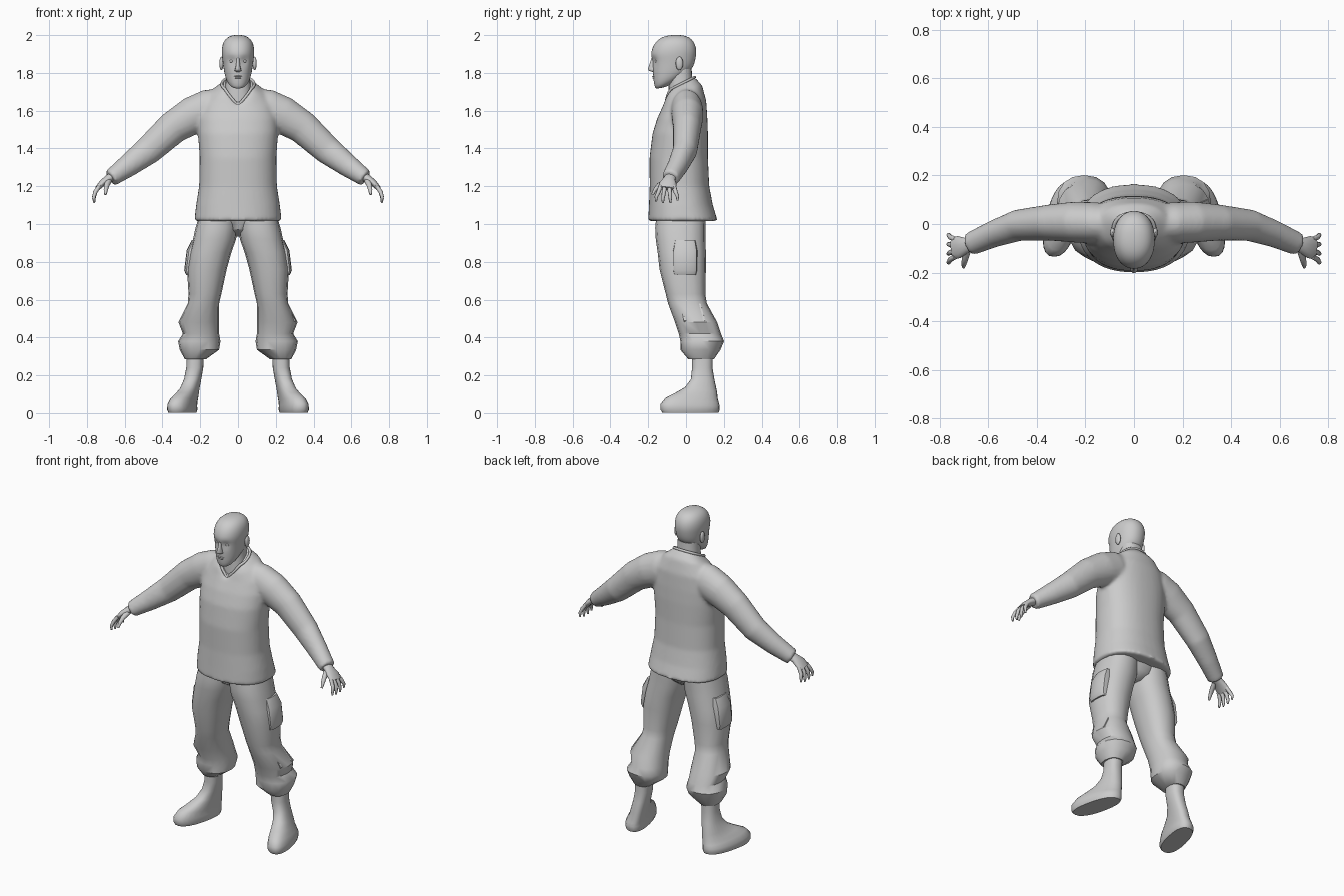
import bpy, bmesh, math
from mathutils import Vector

grey = bpy.data.materials.new("plain_grey")
grey.diffuse_color = (0.6, 0.6, 0.6, 1)


def flat_ring(x0, x1, y0, y1, z, slope=0, skew=0, dip=0, n=24, p=2.3):
    """Rounded horizontal outline; slope tilts it, dip cuts a V at the front."""
    cx, cy, out = (x0 + x1) / 2, (y0 + y1) / 2, []
    for i in range(n):
        a = math.tau * i / n
        c, s = math.cos(a), math.sin(a)
        dx = math.copysign(abs(c) ** (2 / p), c) * (x1 - x0) / 2
        dy = math.copysign(abs(s) ** (2 / p), s) * (y1 - y0) / 2
        v = dip * max(0, 1 - abs(cx + dx) / 0.07) if dy < 0 else 0
        out.append(Vector((cx + dx - skew * dy, cy + dy, z + slope * dy - v)))
    return out


def limb_rings(path, n=14):
    """Rings square to a path of (x, y, z, side radius, up radius)."""
    pts, out = [Vector(p[:3]) for p in path], []
    for i, p in enumerate(path):
        d = (pts[min(i + 1, len(pts) - 1)] - pts[max(i - 1, 0)]).normalized()
        side = (Vector((0, 1, 0)) - d * d.y).normalized()
        up = d.cross(side)
        out.append([pts[i] + side * p[3] * math.cos(math.tau * k / n)
                    + up * p[4] * math.sin(math.tau * k / n) for k in range(n)])
    return out


def loft(bm, rings):
    rows = [[bm.verts.new(p) for p in r] for r in rings]
    n = len(rows[0])
    for a, b in zip(rows, rows[1:]):
        for i in range(n):
            bm.faces.new((a[i], a[(i + 1) % n], b[(i + 1) % n], b[i]))
    bm.faces.new(rows[0][::-1])
    bm.faces.new(rows[-1])


def part(name, lofts, mirror=False, angle=40, subdivide=0, remesh=0):
    bm = bmesh.new()
    for rings in lofts:
        loft(bm, rings)
    bmesh.ops.recalc_face_normals(bm, faces=bm.faces)
    me = bpy.data.meshes.new(name)
    bm.to_mesh(me)
    bm.free()
    me.shade_smooth()
    me.set_sharp_from_angle(angle=math.radians(angle))
    me.materials.append(grey)
    ob = bpy.data.objects.new(name, me)
    bpy.context.collection.objects.link(ob)
    if mirror:
        ob.modifiers.new("mirror", 'MIRROR').use_mirror_merge = False
    if subdivide:
        ob.modifiers.new("round", 'SUBSURF').levels = subdivide
    if remesh:
        m = ob.modifiers.new("weld", 'REMESH')
        m.mode, m.voxel_size, m.use_smooth_shade = 'VOXEL', remesh, True
        s = ob.modifiers.new("soften", 'SMOOTH')
        s.factor, s.iterations = 0.5, 6
    return ob


def ball(x, y, z, rx, ry, rz):
    """Rings of an ellipsoid."""
    return [flat_ring(x - rx * c, x + rx * c, y - ry * c, y + ry * c, z + rz * s, n=12, p=2)
            for s, c in ((math.sin(t), max(math.cos(t), 0.08))
                         for t in (math.pi * (k / 8 - 0.5) for k in range(9)))]


# Sweater: body and both sleeves welded into one skin
body = [flat_ring(-w, w, a, b, z, sl, 0, dip, n=40) for w, a, b, z, sl, dip in (
    (0.232, -0.2, 0.168, 1.015, 0, 0), (0.222, -0.196, 0.142, 1.1, 0, 0),
    (0.206, -0.192, 0.123, 1.2, 0, 0), (0.203, -0.193, 0.116, 1.35, 0, 0),
    (0.212, -0.177, 0.116, 1.48, 0, 0), (0.21, -0.152, 0.113, 1.56, 0, 0),
    (0.19, -0.124, 0.107, 1.64, 0.1, 0.01), (0.14, -0.112, 0.085, 1.705, 0.3, 0.045),
    (0.085, -0.105, 0.045, 1.74, 0.5, 0.075))]
sleeve = limb_rings([
    (0.08, 0.0, 1.615, 0.075, 0.105), (0.16, 0.005, 1.605, 0.085, 0.107),
    (0.24, 0.008, 1.575, 0.085, 0.1), (0.345, 0.006, 1.51, 0.075, 0.088),
    (0.475, -0.005, 1.39, 0.065, 0.076), (0.58, -0.042, 1.31, 0.055, 0.061),
    (0.675, -0.083, 1.242, 0.048, 0.046)], 20)
other = [[Vector((-p.x, p.y, p.z)) for p in r] for r in sleeve]
part("sweater", [body, sleeve, other], remesh=0.011)

# Collar trim following the V neckline
cu = bpy.data.curves.new("collar_trim", 'CURVE')
cu.dimensions, cu.bevel_depth, cu.bevel_resolution = '3D', 0.008, 1
sp = cu.splines.new('POLY')
sp.points.add(len(body[-1]) - 1)
for q, p in zip(sp.points, body[-1]):
    q.co = (p.x, p.y, p.z, 1)
sp.use_cyclic_u = True
cu.materials.append(grey)
bpy.context.collection.objects.link(bpy.data.objects.new("collar_trim", cu))

# Neck
part("neck", [[flat_ring(-w, w, a, b, z) for w, a, b, z in (
    (0.08, -0.095, 0.05, 1.59), (0.072, -0.094, 0.04, 1.69),
    (0.065, -0.09, 0.033, 1.75), (0.062, -0.09, 0.03, 1.82))]])

# Head with pressed-in eye sockets
head = [flat_ring(-w, w, a, b, z, sl, n=32, p=2.15) for w, a, b, z, sl in (
    (0.024, -0.152, -0.09, 1.722, 0.2), (0.046, -0.163, -0.05, 1.738, 0.35),
    (0.063, -0.171, -0.01, 1.765, 0.25), (0.073, -0.174, 0.022, 1.8, 0.1),
    (0.078, -0.177, 0.04, 1.835, 0), (0.082, -0.179, 0.049, 1.866, 0),
    (0.085, -0.186, 0.053, 1.89, 0), (0.087, -0.184, 0.056, 1.915, 0),
    (0.083, -0.171, 0.05, 1.95, 0), (0.069, -0.147, 0.032, 1.978, 0),
    (0.045, -0.115, 0.005, 1.995, 0), (0.015, -0.07, -0.035, 2.001, 0))]
for ring in head:
    for p in ring:
        r = math.hypot((abs(p.x) - 0.033) / 0.024, (p.z - 1.862) / 0.022)
        if p.y < -0.1 and r < 1:
            p.y += 0.016 * (1 - r * r)
part("head", [head], angle=180, subdivide=1)

# Face details
part("nose", [[flat_ring(-w, w, a, -0.15, z, n=10) for w, a, z in (
    (0.011, -0.18, 1.806), (0.018, -0.198, 1.812), (0.016, -0.203, 1.82),
    (0.01, -0.194, 1.845), (0.009, -0.184, 1.878))]], angle=60)
part("lips", [ball(0, -0.163, 1.782, 0.024, 0.016, 0.005),
              ball(0, -0.161, 1.773, 0.021, 0.016, 0.005)])
part("eyes", [ball(0.033, -0.152, 1.862, 0.014, 0.014, 0.009)], mirror=True)
part("ears", [ball(0.088, -0.035, 1.85, 0.011, 0.02, 0.036)], mirror=True, angle=180)

# Hands: palm, four curled fingers and thumb
digits = [limb_rings([(0.64, -0.07, 1.265, 0.03, 0.026), (0.69, -0.088, 1.237, 0.032, 0.022),
                      (0.72, -0.095, 1.215, 0.046, 0.018), (0.745, -0.1, 1.188, 0.044, 0.013)])]
for y0, y1, drop in ((-0.064, -0.045, 0.012), (-0.088, -0.083, 0), (-0.112, -0.122, 0),
                     (-0.134, -0.158, 0.008)):
    ym = (y0 + y1) / 2
    digits.append(limb_rings([(0.735, y0, 1.2, 0.012, 0.011), (0.756, ym, 1.168, 0.011, 0.011),
                              (0.763, y1, 1.135 + drop, 0.009, 0.009),
                              (0.761, y1, 1.112 + drop, 0.005, 0.005)], 8))
digits.append(limb_rings([(0.685, -0.105, 1.23, 0.014, 0.018), (0.695, -0.143, 1.205, 0.013, 0.014),
                          (0.7, -0.165, 1.18, 0.01, 0.011), (0.702, -0.178, 1.155, 0.006, 0.006)], 8))
part("hands", digits, mirror=True, angle=60)

# Trousers: baggy legs gathered below the knee
leg = [flat_ring(a, b, c, d, z, n=16) for a, b, c, d, z in (
    (0.0, 0.2, -0.155, 0.105, 1.06), (0.002, 0.225, -0.163, 0.103, 0.98),
    (0.01, 0.238, -0.16, 0.103, 0.92), (0.035, 0.255, -0.15, 0.105, 0.85),
    (0.06, 0.27, -0.14, 0.105, 0.76), (0.088, 0.262, -0.107, 0.102, 0.63),
    (0.1, 0.266, -0.095, 0.11, 0.58), (0.1, 0.315, -0.058, 0.165, 0.48),
    (0.1, 0.292, -0.038, 0.185, 0.42), (0.093, 0.317, -0.03, 0.201, 0.38),
    (0.1, 0.308, -0.03, 0.182, 0.335), (0.17, 0.282, 0.012, 0.148, 0.285))]
part("trouser_legs", [leg], mirror=True)
part("trouser_seat", [[flat_ring(-w, w, a, b, z) for w, a, b, z in (
    (0.03, -0.06, 0.04, 0.935), (0.1, -0.12, 0.085, 0.97), (0.2, -0.15, 0.105, 1.06))]])

# Cargo pockets on the outer thighs
part("thigh_pockets", [[flat_ring(a, b, c, d, z, n=12, p=4) for a, b, c, d, z in (
    (0.2, 0.275, -0.065, 0.055, 0.73), (0.2, 0.285, -0.07, 0.06, 0.755),
    (0.19, 0.272, -0.07, 0.06, 0.86), (0.18, 0.245, -0.06, 0.05, 0.915))]], mirror=True)

# Loose cloth folds beside one knee
for name, y, lean in (("front_knee_fold", -0.03, 0.03), ("rear_knee_fold", 0.065, 0.04)):
    tri = [Vector((0.252, y, 0.58)), Vector((0.305, y + lean * 0.6, 0.49)),
           Vector((0.27, y + lean, 0.44))]
    part(name, [[tri, [p + Vector((0, 0.012, 0)) for p in tri]]])

# Boots: narrow shaft, foot turned outward
boot = [flat_ring(a, b, c, d, z, sl, k, n=24, p=2.4) for a, b, c, d, z, sl, k in (
    (0.232, 0.358, -0.125, 0.172, 0.002, 0, 0.22), (0.226, 0.364, -0.135, 0.178, 0.018, 0, 0.22),
    (0.228, 0.362, -0.134, 0.178, 0.042, -0.04, 0.22), (0.225, 0.348, -0.108, 0.174, 0.068, -0.1, 0.22),
    (0.217, 0.326, -0.055, 0.168, 0.092, -0.15, 0.2), (0.208, 0.305, -0.005, 0.164, 0.125, -0.15, 0.15),
    (0.195, 0.285, 0.026, 0.15, 0.18, 0, 0.1), (0.184, 0.274, 0.032, 0.14, 0.24, 0, 0),
    (0.18, 0.272, 0.03, 0.142, 0.32, 0, 0))]
part("boots", [boot], mirror=True, angle=50)
